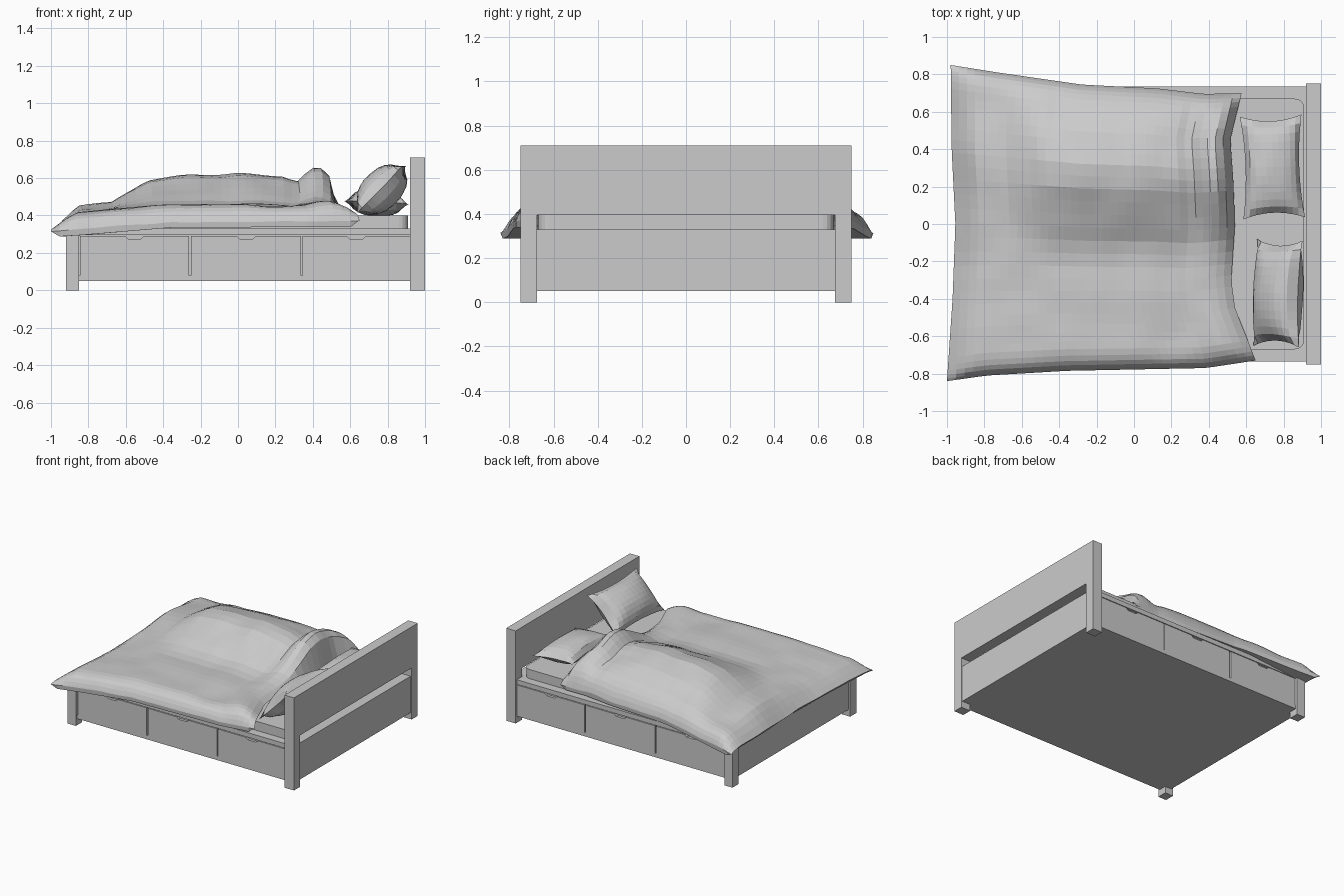
import bpy, bmesh, math
from mathutils import Vector, Matrix, noise

if "Cube" in bpy.data.objects:
    bpy.data.objects.remove(bpy.data.objects["Cube"])


def finish(name, bm):
    bmesh.ops.recalc_face_normals(bm, faces=bm.faces)
    me = bpy.data.meshes.new(name)
    bm.to_mesh(me)
    bm.free()
    ob = bpy.data.objects.new(name, me)
    bpy.context.collection.objects.link(ob)
    return ob


def box(name, x0, x1, y0, y1, z0, z1):
    bm = bmesh.new()
    bmesh.ops.create_cube(bm, size=1)
    for v in bm.verts:
        v.co = ((x0 + x1) / 2 + v.co.x * (x1 - x0), (y0 + y1) / 2 + v.co.y * (y1 - y0),
                (z0 + z1) / 2 + v.co.z * (z1 - z0))
    return finish(name, bm)


def curve(pts, t):
    """Piecewise linear lookup."""
    if t <= pts[0][0]:
        return pts[0][1]
    for (a, p), (b, q) in zip(pts, pts[1:]):
        if t <= b:
            return p + (q - p) * (t - a) / (b - a)
    return pts[-1][1]


def shell(name, nu, nv, f):
    """Closed cushion: upper and lower sheets f(u, v, side) sharing one rim."""
    bm = bmesh.new()
    grid = {}
    for i in range(nu + 1):
        for j in range(nv + 1):
            u, v = 2 * i / nu - 1, 2 * j / nv - 1
            grid[i, j, 1] = bm.verts.new(f(u, v, 1))
            rim = i in (0, nu) or j in (0, nv)
            grid[i, j, -1] = grid[i, j, 1] if rim else bm.verts.new(f(u, v, -1))
    for i in range(nu):
        for j in range(nv):
            for s in (1, -1):
                q = [grid[i, j, s], grid[i + 1, j, s], grid[i + 1, j + 1, s], grid[i, j + 1, s]]
                bm.faces.new(q[::s])
    return finish(name, bm)


# Headboard, posts and frame
box("headboard_panel", .92, 1.0, -.68, .68, .395, .71)
box("head_lower_panel", .92, .992, -.68, .68, .05, .33)
box("bed_base", -.905, .925, -.715, .715, .05, .33)
for s, side in ((-1, "front"), (1, "back")):
    a, b = sorted((s * .75, s * .675))
    box(side + "_head_post", .92, 1.0, a, b, 0, .71)
    box(side + "_foot_post", -.92, -.85, a, b, 0, .33)
    a, b = sorted((s * .735, s * .70))
    box(side + "_top_rail", -.85, .92, a, b, .295, .33)
    box(side + "_bottom_rail", -.85, .92, a, b, .05, .08)
    # Drawer fronts with a notched hand grip
    for n, (x0, x1) in enumerate(((-.845, -.262), (-.25, .338), (.346, .92))):
        c = (x0 + x1) / 2
        prof = [(x0, .08), (x1, .08), (x1, .29), (c + .05, .29), (c + .035, .275),
                (c - .035, .275), (c - .05, .29), (x0, .29)]
        bm = bmesh.new()
        face = bm.faces.new([bm.verts.new((x, s * .71, z)) for x, z in prof])
        ext = bmesh.ops.extrude_face_region(bm, geom=[face])
        for v in ext["geom"]:
            if isinstance(v, bmesh.types.BMVert):
                v.co.y = s * .735
        finish(f"{side}_drawer_{n + 1}", bm)

# Mattress with rounded upright corners
mattress = box("mattress", -.85, .91, -.67, .67, .30, .40)
bm = bmesh.new()
bm.from_mesh(mattress.data)
upright = [e for e in bm.edges if abs(e.verts[0].co.z - e.verts[1].co.z) > .05]
bmesh.ops.bevel(bm, geom=upright, offset=.05, segments=4, profile=.5, affect='EDGES')
bm.to_mesh(mattress.data)
bm.free()

# Duvet: a low half at the front, a raised half at the back, turned up at the head
LOW = [(-1, .33), (-.93, .385), (-.87, .415), (-.7, .435), (-.5, .452), (0, .458), (.3, .45),
       (.41, .475), (.49, .46), (.55, .42)]
HIGH = [(-1, .33), (-.93, .41), (-.87, .455), (-.7, .465), (-.62, .52), (-.5, .59), (-.3, .615),
        (0, .63), (.25, .61), (.33, .58), (.41, .66), (.49, .655), (.53, .56), (.55, .43)]
RAISED = [(-.2, 0), (-.1, .12), (0, .4), (.2, .93), (.32, 1), (.5, .7), (.7, .12), (.85, 0)]
FRONT = [(-1, -.84), (-.8, -.81), (-.4, -.785), (.3, -.77), (.55, -.73)]
BACK = [(-1, .85), (-.75, .81), (-.3, .745), (.1, .725), (.35, .695), (.55, .70)]
HEAD = [(-.73, .65), (-.6, .60), (-.45, .54), (-.3, .52), (0, .54), (.25, .53), (.45, .515), (.7, .575)]
FOOT = [(-.84, -1), (-.4, -.97), (0, -.955), (.4, -.975), (.85, -.98)]
ROLL = [(.85, 1), (.92, .9), (.965, .6), (.988, .28), (1, 0)]
RIM = [(-1, .315), (-.85, .325), (-.4, .365), (.55, .37)]


def duvet(u, v, side):
    t = -1 + 1.55 * (u + 1) / 2
    s = math.sin(v * math.pi / 2)
    y0, y1 = curve(FRONT, t), curve(BACK, t)
    y = (y0 + y1) / 2 + s * (y1 - y0) / 2
    foot, head = curve(FOOT, y), curve(HEAD, y)
    x = foot + (head - foot) * (u + 1) / 2
    low, rim = curve(LOW, t), curve(RIM, t)
    top = low + (curve(HIGH, t) - low) * curve(RAISED, y)
    z = rim + (top - rim) * curve(ROLL, abs(s))
    z += .012 * noise.noise(Vector((x * 5, y * 4, 3)))
    if side < 0:
        on_mattress = abs(y) < .69 and x > -.87
        z = min(z - .015, .403 if on_mattress else rim - .03)
    return x, y, z


shell("duvet", 36, 34, duvet)


# Pillows with pinched seams and pointed corners
def pillow(name, loc, half_x, half_y, thick, tilt, turn):
    m = Matrix.Translation(loc) @ Matrix.Rotation(turn, 4, 'Z') @ Matrix.Rotation(tilt, 4, 'Y')

    def f(u, v, side):
        x = half_x * u * (1 - .13 * u * u * (1 - v * v))
        y = half_y * v * (1 - .11 * v * v * (1 - u * u))
        z = side * thick * ((1 - u ** 2) * (1 - v ** 2)) ** .55
        return m @ Vector((x, y, z + .006 * noise.noise(Vector((u * 2, v * 2, side)))))
    return shell(name, 10, 12, f)


pillow("flat_pillow", (.74, .305, .47), .165, .275, .075, math.radians(3), math.radians(2))
pillow("leaning_pillow", (.77, -.37, .54), .175, .285, .105, math.radians(-46), math.radians(-2))
